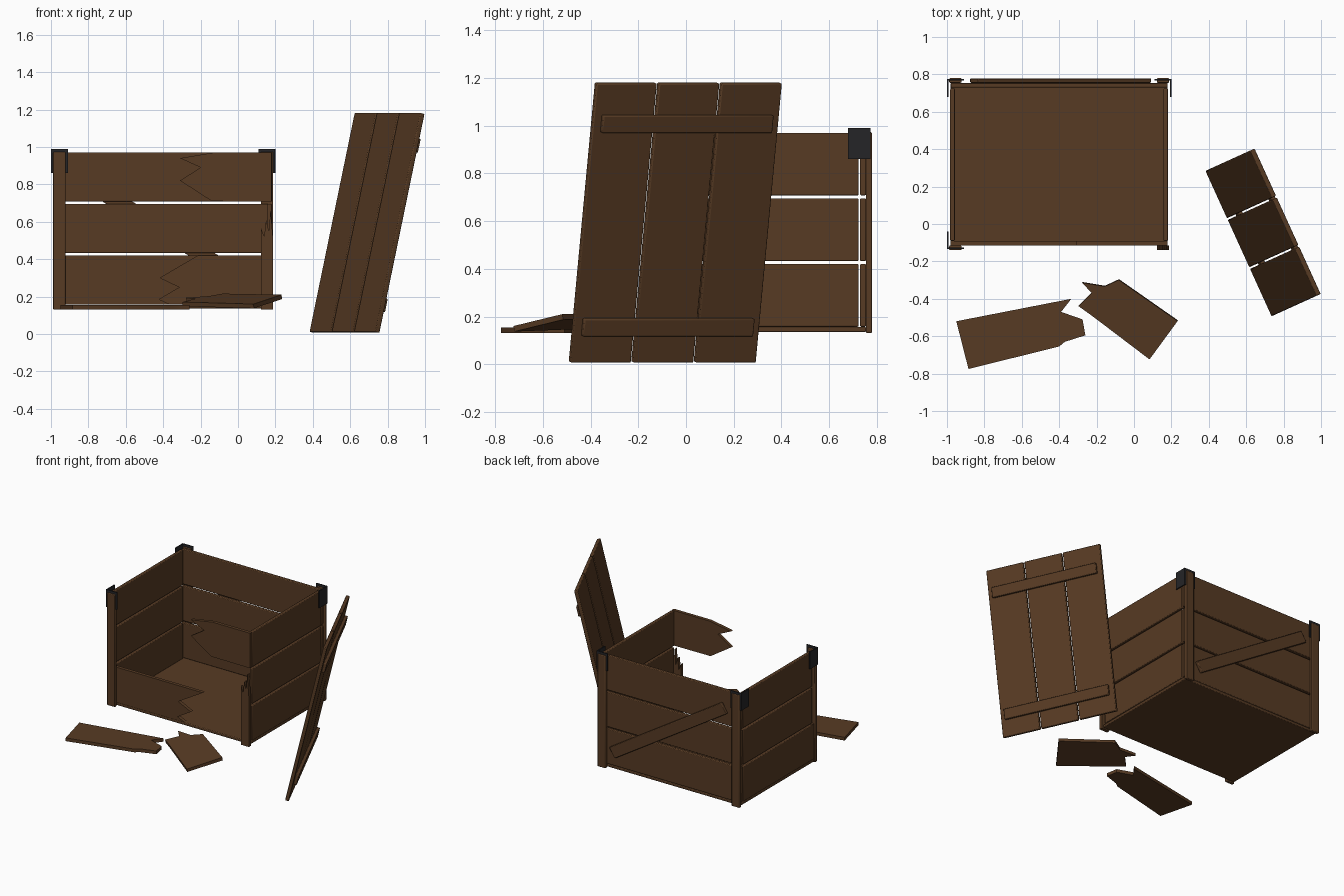
import bpy, bmesh, math
from mathutils import Matrix, Vector

if "Cube" in bpy.data.objects:
    bpy.data.objects.remove(bpy.data.objects["Cube"])


def material(name, rgb):
    m = bpy.data.materials.new(name)
    m.diffuse_color = (*rgb, 1)
    m.use_nodes = True
    m.node_tree.nodes["Principled BSDF"].inputs["Base Color"].default_value = m.diffuse_color
    return m


WOOD = material("brown_wood", (0.095, 0.043, 0.017))
IRON = material("dark_iron", (0.018, 0.018, 0.02))


def finish(name, bm, mat, bevel=0.0):
    bmesh.ops.recalc_face_normals(bm, faces=bm.faces)
    me = bpy.data.meshes.new(name)
    bm.to_mesh(me)
    bm.free()
    me.materials.append(mat)
    ob = bpy.data.objects.new(name, me)
    bpy.context.collection.objects.link(ob)
    if bevel:
        b = ob.modifiers.new("worn_edges", 'BEVEL')
        b.width, b.segments = bevel, 2
    return ob


def block(name, size, matrix, mat=WOOD, bevel=0.005):
    bm = bmesh.new()
    bmesh.ops.create_cube(bm, size=1, matrix=matrix @ Matrix.Diagonal((*size, 1)))
    return finish(name, bm, mat, bevel)


def box(name, x, y, z, mat=WOOD, bevel=0.005):
    c = [(a + b) / 2 for a, b in (x, y, z)]
    return block(name, [abs(b - a) for a, b in (x, y, z)], Matrix.Translation(c), mat, bevel)


def slab(name, points, offset):
    """Closed outline of 3D points thickened along offset."""
    bm = bmesh.new()
    face = bm.faces.new([bm.verts.new(p) for p in points])
    ext = bmesh.ops.extrude_face_region(bm, geom=[face], use_keep_orig=True)
    verts = [g for g in ext["geom"] if isinstance(g, bmesh.types.BMVert)]
    bmesh.ops.translate(bm, verts=verts, vec=Vector(offset))
    big = [f for f in bm.faces if len(f.verts) > 4]
    bmesh.ops.triangulate(bm, faces=big)
    return finish(name, bm, WOOD)


def upright(name, outline, y0, y1):
    return slab(name, [(x, y0, z) for x, z in outline], (0, y1 - y0, 0))


CX = -0.4
ROWS = [(0.157, 0.42), (0.433, 0.695), (0.708, 0.97)]

# crate floor, back wall and side walls
box("crate_floor", (-0.98, 0.18), (-0.113, 0.755), (0.135, 0.156))
for i, z in enumerate(ROWS):
    box(f"back_board_{i}", (-0.98, 0.18), (0.73, 0.755), z)
    for side, s in (("left", -1), ("right", 1)):
        box(f"{side}_board_{i}", (CX + s * 0.558, CX + s * 0.583), (-0.09, 0.724), z)

# corner posts, with the front right one snapped off
for s, side in ((-1, "left"), (1, "right")):
    xs = sorted((CX + s * 0.522, CX + s * 0.588))
    box(f"back_{side}_post", xs, (0.755, 0.78), (0.13, 0.973))
box("front_left_post", (-0.988, -0.922), (-0.14, -0.115), (0.13, 0.973))
upright("front_right_broken_post",
        [(0.122, 0.13), (0.188, 0.13), (0.188, 0.50), (0.174, 0.67), (0.165, 0.55),
         (0.15, 0.61), (0.14, 0.52), (0.122, 0.57)], -0.14, -0.115)

# L-shaped iron corner plates
for name, sx, sy in (("front_left", -1, -1), ("back_left", -1, 1), ("back_right", 1, 1)):
    yc = 0.32 + sy * 0.45
    box(name + "_iron_side", (CX + sx * 0.592, CX + sx * 0.6), (yc + sy * 0.004, yc - sy * 0.09),
        (0.86, 0.99), IRON, 0)
    box(name + "_iron_face", (CX + sx * 0.6, CX + sx * 0.51), (yc - sy * 0.004, yc + sy * 0.004),
        (0.86, 0.99), IRON, 0)

# diagonal brace on the back
a, b = Vector((0.07, 0.767, 0.26)), Vector((-0.855, 0.767, 0.84))
d = b - a
block("back_brace", (d.length, 0.024, 0.085),
      Matrix.Translation((a + b) / 2) @ Matrix.Rotation(math.atan2(-d.z, d.x), 4, 'Y'))

# splintered boards still on the front
upright("front_lower_broken_board",
        [(-0.98, 0.157), (-0.36, 0.157), (-0.42, 0.185), (-0.31, 0.25), (-0.415, 0.30),
         (-0.21, 0.42), (-0.98, 0.42)], -0.115, -0.09)
upright("front_upper_broken_board",
        [(0.18, 0.97), (-0.13, 0.97), (-0.31, 0.94), (-0.20, 0.89), (-0.31, 0.82),
         (-0.14, 0.71), (0.18, 0.708)], -0.115, -0.09)

# fallen board pieces
piece = [(-0.95, -0.52), (-0.885, -0.775), (-0.40, -0.655), (-0.37, -0.63), (-0.26, -0.595),
         (-0.275, -0.51), (-0.39, -0.47), (-0.335, -0.40)]
slab("fallen_piece_long", [(x, y, 0.13) for x, y in piece], (0, 0, 0.024))
piece = [(-0.08, -0.295), (0.235, -0.515), (0.085, -0.72), (-0.225, -0.485), (-0.295, -0.435),
         (-0.225, -0.365), (-0.275, -0.31), (-0.155, -0.33)]
slab("fallen_piece_short",
     [(x, y, 0.137 + 0.1 * (x - 0.085) + 0.17 * (y + 0.72)) for x, y in piece],
     (-0.002, -0.004, 0.023))

# leaning lid: three boards with two battens on the outer side
u = Vector((0.414, -0.910, 0)).normalized()
v = Vector((0.24, 0.109, 1.165)).normalized()
n = v.cross(u)
lid = Matrix((u, v, n)).transposed().to_4x4()
lid.translation = (0.69, -0.045, 0.594)
for i in (-1, 0, 1):
    block(f"lid_board_{i + 2}", (0.278, 1.2, 0.026), lid @ Matrix.Translation((i * 0.288, 0, 0)))
for name, h in (("lid_lower_batten", -0.445), ("lid_upper_batten", 0.43)):
    block(name, (0.785, 0.075, 0.024), lid @ Matrix.Translation((0, h, 0.024)))

for ob in bpy.context.collection.objects:
    ob.select_set(True)
    bpy.context.view_layer.objects.active = ob
bpy.ops.object.shade_smooth_by_angle(angle=math.radians(30))
